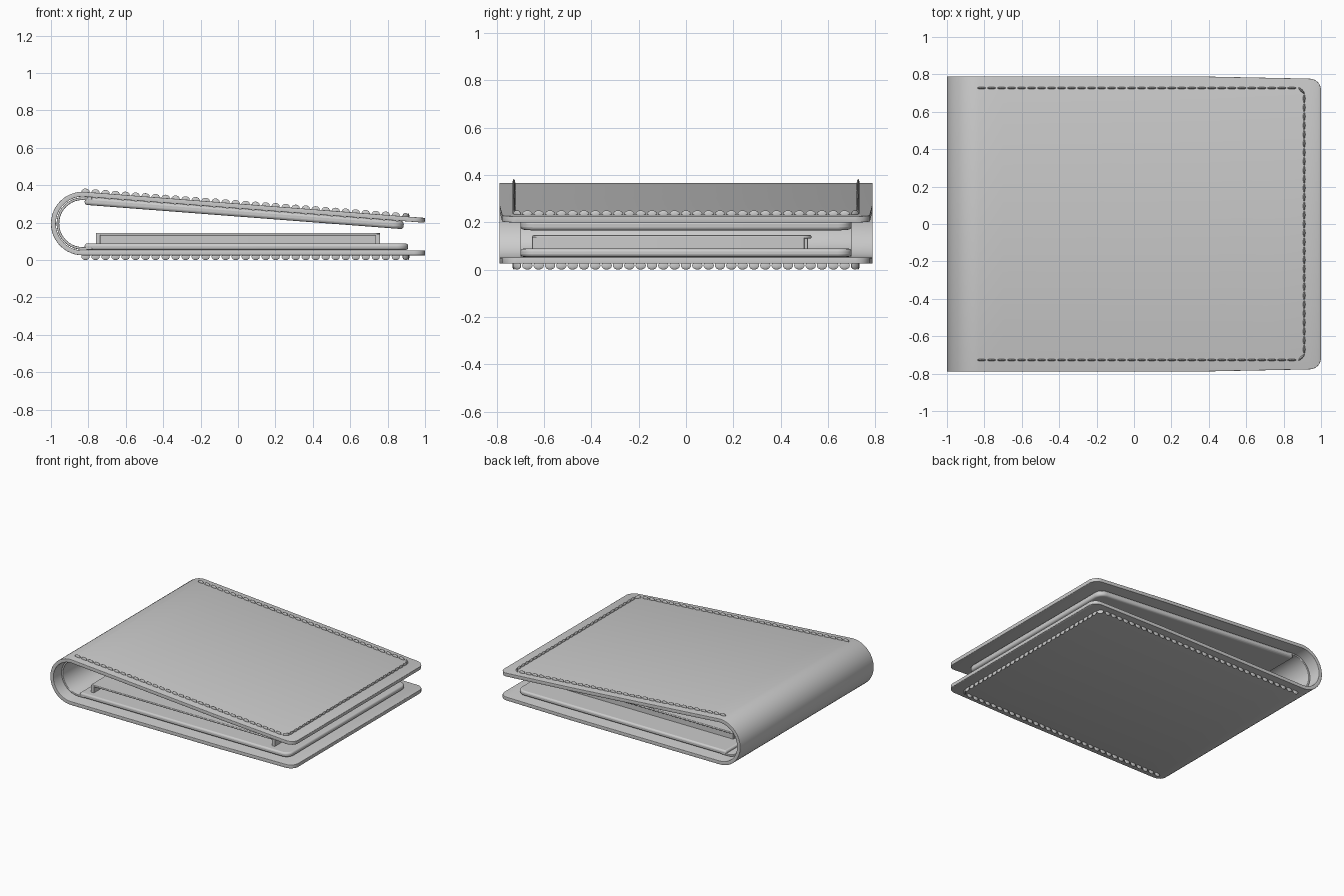
import bpy, bmesh, math
from mathutils import Matrix, Vector

if "Cube" in bpy.data.objects:
    bpy.data.objects.remove(bpy.data.objects["Cube"])

leather = bpy.data.materials.new("grey leather")
leather.diffuse_color = (0.6, 0.6, 0.6, 1)
leather.use_nodes = True
leather.node_tree.nodes["Principled BSDF"].inputs["Base Color"].default_value = leather.diffuse_color


def finish(bm, name, solid=0, bevel=0):
    bmesh.ops.recalc_face_normals(bm, faces=bm.faces[:])
    me = bpy.data.meshes.new(name)
    bm.to_mesh(me)
    bm.free()
    ob = bpy.data.objects.new(name, me)
    bpy.context.collection.objects.link(ob)
    me.materials.append(leather)
    if solid:
        m = ob.modifiers.new("thickness", 'SOLIDIFY')
        m.thickness, m.offset = solid, -1
        m.use_even_offset = True
    if bevel:
        m = ob.modifiers.new("round", 'BEVEL')
        m.width, m.segments = bevel, 3
        m.limit_method, m.angle_limit = 'ANGLE', math.radians(50)
    bpy.ops.object.select_all(action='DESELECT')
    ob.select_set(True)
    bpy.context.view_layer.objects.active = ob
    bpy.ops.object.shade_smooth_by_angle(angle=math.radians(40))
    return ob


def strip(name, rows, solid, bevel):
    """Sheet through rows of (x, z, half width), outer side facing away from the fold."""
    bm = bmesh.new()
    pairs = [(bm.verts.new((x, -w, z)), bm.verts.new((x, w, z))) for x, z, w in rows]
    for (a, b), (c, d) in zip(pairs, pairs[1:]):
        bm.faces.new((a, b, d, c))
    ob = finish(bm, name, solid, bevel)
    # first face is the bottom panel: it has to look down
    if ob.data.polygons[0].normal.z > 0:
        ob.data.flip_normals()
    return ob


def slab(name, x0, x1, y0, y1, thick, r, bevel, loc=(0, 0, 0), slope=0):
    """Plate with rounded right corners, top at local z = 0."""
    bm = bmesh.new()
    pts = [(x0, y1), (x0, y0)]
    for cy, start in ((y0 + r, -90), (y1 - r, 0)):
        for i in range(7):
            a = math.radians(start + i * 15)
            pts.append((x1 - r + r * math.cos(a), cy + r * math.sin(a)))
    f = bm.faces.new([bm.verts.new((x, y, -thick)) for x, y in pts])
    ext = bmesh.ops.extrude_face_region(bm, geom=[f])
    bmesh.ops.translate(bm, vec=(0, 0, thick),
                        verts=[v for v in ext['geom'] if isinstance(v, bmesh.types.BMVert)])
    ob = finish(bm, name, 0, bevel)
    ob.location = loc
    ob.rotation_euler.y = slope
    return ob


# Fold dimensions
CX, CZ, R = -0.83, 0.195, 0.17
BOT, TOP, TIP = CZ - R, CZ + R, 0.225
SLOPE = math.atan((TOP - TIP) / (1 - CX))


def top_z(x):
    return TOP - (x - CX) * math.tan(SLOPE)


def half_width(x):
    r, d = 0.06, 1.0 - x
    w = 0.788 - 0.012 * max(0, (x - 0.4) / 0.6)
    return w if d >= r else w - r + math.sqrt(max(0, r * r - (r - d) ** 2))


# Outer shell: bottom panel, round spine, top panel
xs = [1, 0.998, 0.991, 0.982, 0.97, 0.955, 0.94, 0.7, 0.4, 0, -0.4, -0.7]
rows = [(x, BOT, half_width(x)) for x in xs]
for i in range(25):
    a = math.radians(-90 - i * 7.5)
    rows.append((CX + R * math.cos(a), CZ + R * math.sin(a), 0.788))
rows += [(x, top_z(x), half_width(x)) for x in reversed(xs)]
strip("outer_shell", rows, 0.026, 0.009)

# Spine lining
r = R - 0.03
rows = [(CX + 0.05, CZ - r, 0.7)]
for i in range(21):
    a = math.radians(-90 - i * 9)
    rows.append((CX + r * math.cos(a), CZ + r * math.sin(a), 0.7))
rows.append((CX + 0.05, CZ + r - 0.004, 0.7))
strip("spine_lining", rows, 0.014, 0.004)

# Inner panels
slab("lower_inner_panel", -0.82, 0.91, -0.7, 0.7, 0.034, 0.06, 0.012, (0, 0, 0.088))
slab("upper_inner_panel", -0.82, 0.89, -0.7, 0.7, 0.042, 0.06, 0.014,
     (0, 0, top_z(0) - 0.027), SLOPE)

# Card pocket: open at the front
slab("pocket_cover", -0.76, 0.76, -0.65, 0.53, 0.014, 0.04, 0.005, (0, 0, 0.145))
for side, x in (("left", -0.76), ("right", 0.735)):
    slab(side + "_pocket_wall", x, x + 0.025, -0.65, 0.5, 0.055, 0.004, 0, (0, 0, 0.138))
slab("pocket_back_wall", -0.75, 0.75, 0.49, 0.515, 0.055, 0.004, 0, (0, 0, 0.138))


# Stitching around three sides of each panel
def stitches(name, height, slope):
    bm = bmesh.new()
    spots = []
    for s in (-1, 1):
        spots += [(-0.815 + i * 0.0535, s * 0.727, 0) for i in range(32)]
        spots.append((0.896, s * 0.713, -s * math.pi / 4))
    spots += [(0.91, -0.67 + i * 1.34 / 28, math.pi / 2) for i in range(29)]
    for x, y, turn in spots:
        m = (Matrix.Translation(Vector((x, y, height(x)))) @ Matrix.Rotation(slope, 4, 'Y')
             @ Matrix.Rotation(turn, 4, 'Z') @ Matrix.Diagonal((0.023, 0.006, 0.017, 1)))
        bmesh.ops.create_uvsphere(bm, u_segments=10, v_segments=8, radius=1, matrix=m)
    finish(bm, name)


stitches("top_stitching", lambda x: top_z(x) + 0.001, SLOPE)
stitches("bottom_stitching", lambda x: 0.017, 0)
